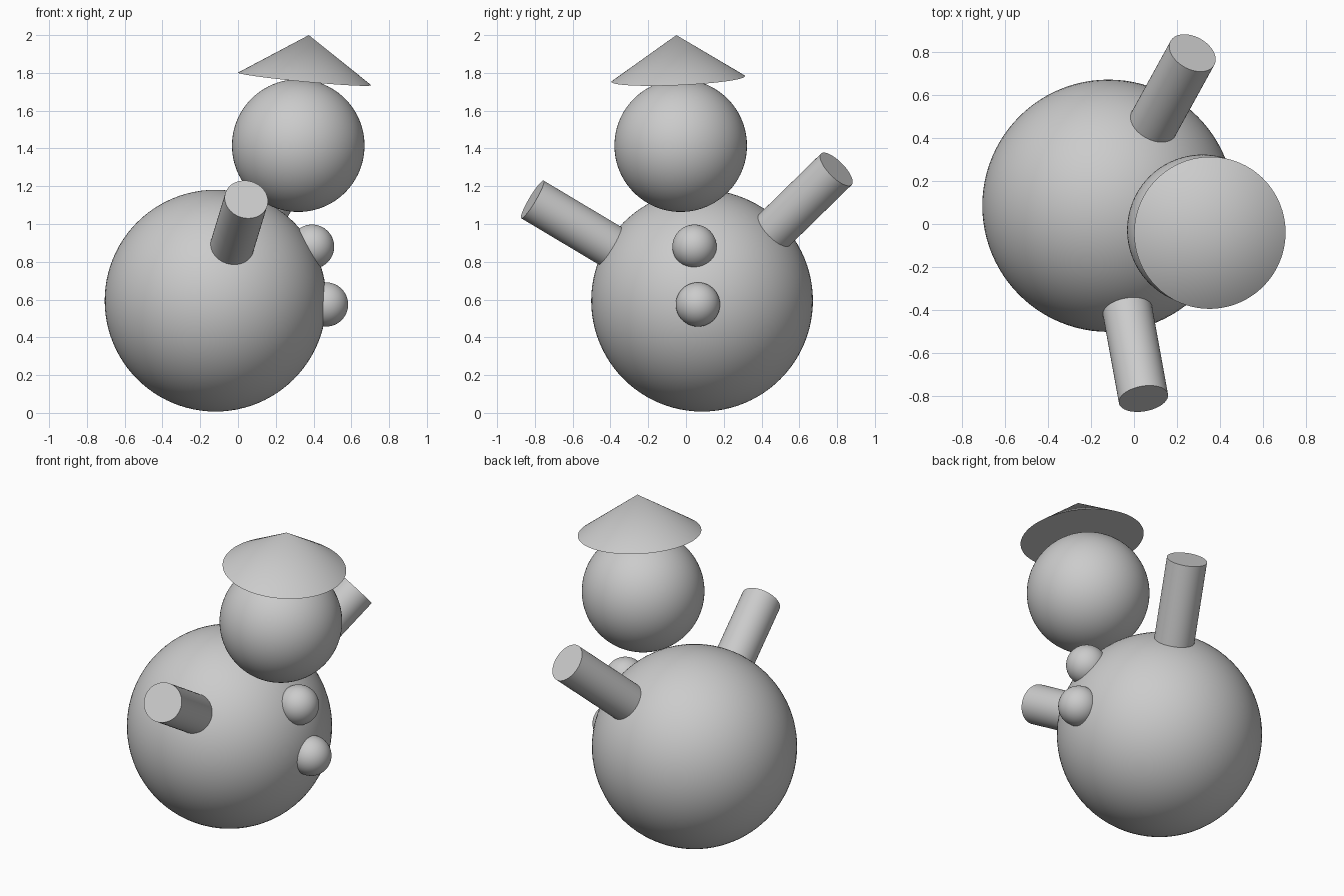
import bpy
from mathutils import Vector

cube = bpy.data.objects.get("Cube")
if cube:
    bpy.data.objects.remove(cube, do_unlink=True)

grey = bpy.data.materials.new("plain grey")
grey.use_nodes = True
colour = (0.6, 0.6, 0.6, 1)
grey.diffuse_color = colour
grey.node_tree.nodes["Principled BSDF"].inputs["Base Color"].default_value = colour


def finish(name):
    obj = bpy.context.object
    obj.name = name
    obj.data.materials.append(grey)
    bpy.ops.object.shade_smooth_by_angle()
    return obj


def ball(name, centre, radius):
    bpy.ops.mesh.primitive_uv_sphere_add(segments=96, ring_count=48, radius=radius, location=centre)
    return finish(name)


def tapered(name, start, end, r1, r2):
    """Round solid running from start to end."""
    start, end = Vector(start), Vector(end)
    axis = end - start
    bpy.ops.mesh.primitive_cone_add(vertices=96, radius1=r1, radius2=r2, depth=axis.length,
                                    location=(start + end) / 2,
                                    rotation=axis.to_track_quat('Z', 'Y').to_euler())
    return finish(name)


BODY = Vector((-0.119, 0.085, 0.594))

# Body and head
ball("body", BODY, 0.587)
ball("head", (0.319, -0.028, 1.415), 0.351)

# Buttons half sunk into the body
ball("upper_button", (0.392, 0.045, 0.88), 0.117)
ball("lower_button", (0.466, 0.063, 0.574), 0.117)

# Arms pointing straight out of the body centre
for name, tip in (("right_arm", (0.044, -0.813, 1.13)), ("left_arm", (0.272, 0.796, 1.29))):
    tip = Vector(tip)
    tapered(name, BODY.lerp(tip, 0.45), tip, 0.116, 0.116)

# Tilted cone hat
tapered("hat", (0.353, -0.041, 1.768), (0.375, -0.051, 2.0), 0.354, 0)
